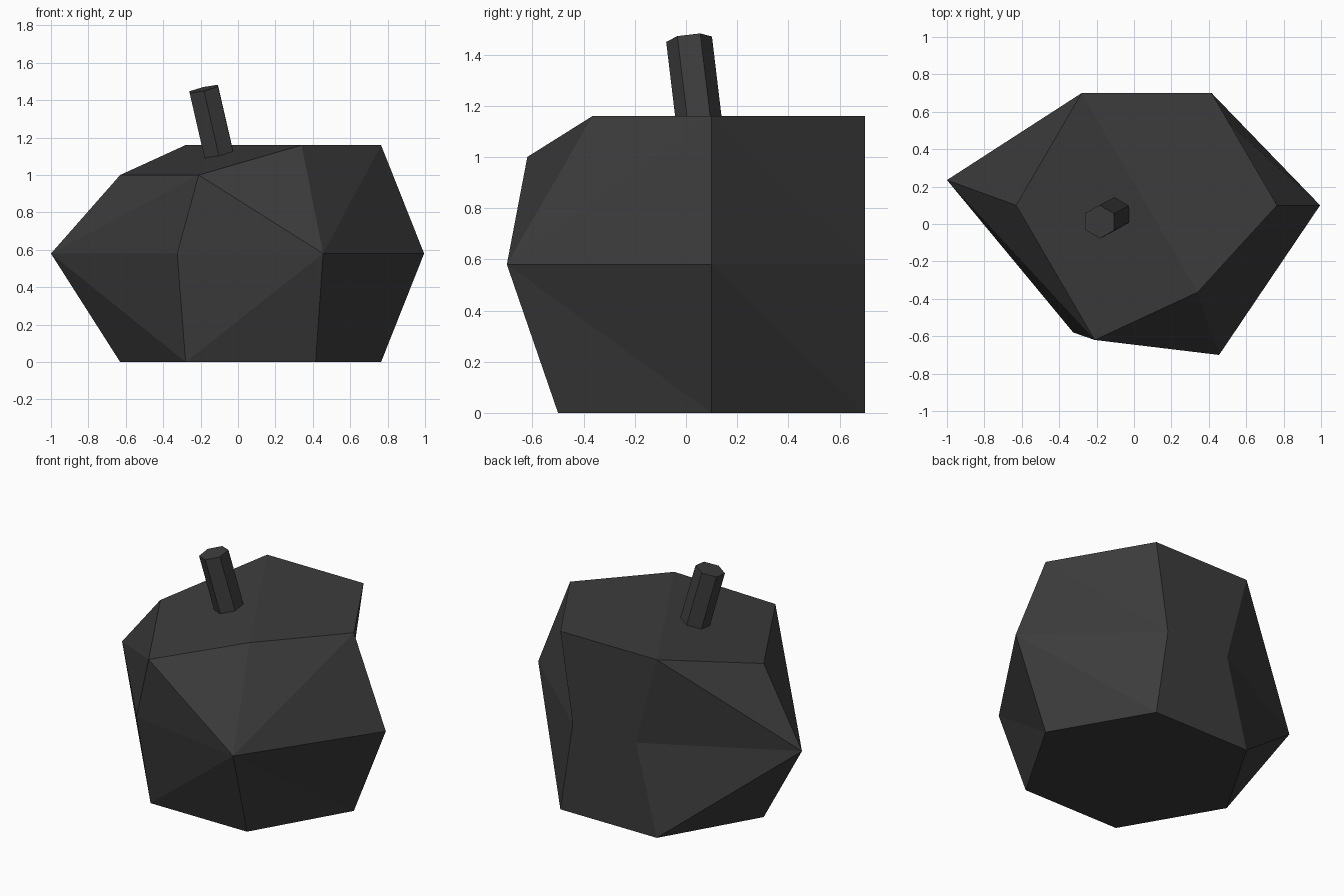
import bpy, bmesh
from mathutils import Vector, Matrix

if "Cube" in bpy.data.objects:
    bpy.data.objects.remove(bpy.data.objects["Cube"])

dark = bpy.data.materials.new("dark_grey")
dark.diffuse_color = (0.045, 0.045, 0.045, 1)
dark.use_nodes = True
dark.node_tree.nodes["Principled BSDF"].inputs["Base Color"].default_value = dark.diffuse_color


def finish(bm, name):
    bmesh.ops.recalc_face_normals(bm, faces=bm.faces)
    mesh = bpy.data.meshes.new(name)
    bm.to_mesh(mesh)
    bm.free()
    mesh.materials.append(dark)
    obj = bpy.data.objects.new(name, mesh)
    bpy.context.collection.objects.link(obj)
    return obj


# Faceted body: three six-sided rings, counter-clockwise from the right
low = [(.765, .10, 0), (.415, .70, 0), (-.28, .70, 0),
       (-.63, .10, 0), (-.28, -.50, 0), (.415, -.50, 0)]
mid = [(.995, .10, .58), (.326, .70, .58), (-.13, .70, .58),
       (-1.0, .235, .58), (-.325, -.58, .58), (.455, -.70, .58)]
top = [(.765, .10, 1.16), (.415, .70, 1.16), (-.28, .70, 1.16),
       (-.63, .10, 1.0), (-.21, -.62, 1.0), (.34, -.365, 1.16)]

bm = bmesh.new()
L, M, T = ([bm.verts.new(p) for p in ring] for ring in (low, mid, top))


def band(middle, other, flipped=()):
    # Each side panel is creased from an odd middle corner
    for i in range(6):
        j = (i + 1) % 6
        a, b, c, d = middle[i], middle[j], other[j], other[i]
        if (i % 2 == 1) != (i in flipped):
            bm.faces.new((a, b, c))
            bm.faces.new((a, c, d))
        else:
            bm.faces.new((a, b, d))
            bm.faces.new((b, c, d))


band(M, L, flipped=(0,))
band(M, T)
bm.faces.new(L)
# Flat top with a sloping front-left cut
bm.faces.new((T[0], T[1], T[2], T[5]))
bm.faces.new((T[2], T[3], T[4], T[5]))
finish(bm, "faceted_body")

# Leaning hexagonal stem
tip = Vector((-.183, .012, 1.46))
axis = Vector((-.23, -.12, 1)).normalized()
length = 0.42
bm = bmesh.new()
bmesh.ops.create_cone(bm, cap_ends=True, segments=6, radius1=.09, radius2=.09,
                      depth=length, matrix=Matrix.Translation(tip - axis * length / 2)
                      @ Vector((0, 0, 1)).rotation_difference(axis).to_matrix().to_4x4())
finish(bm, "stem")
